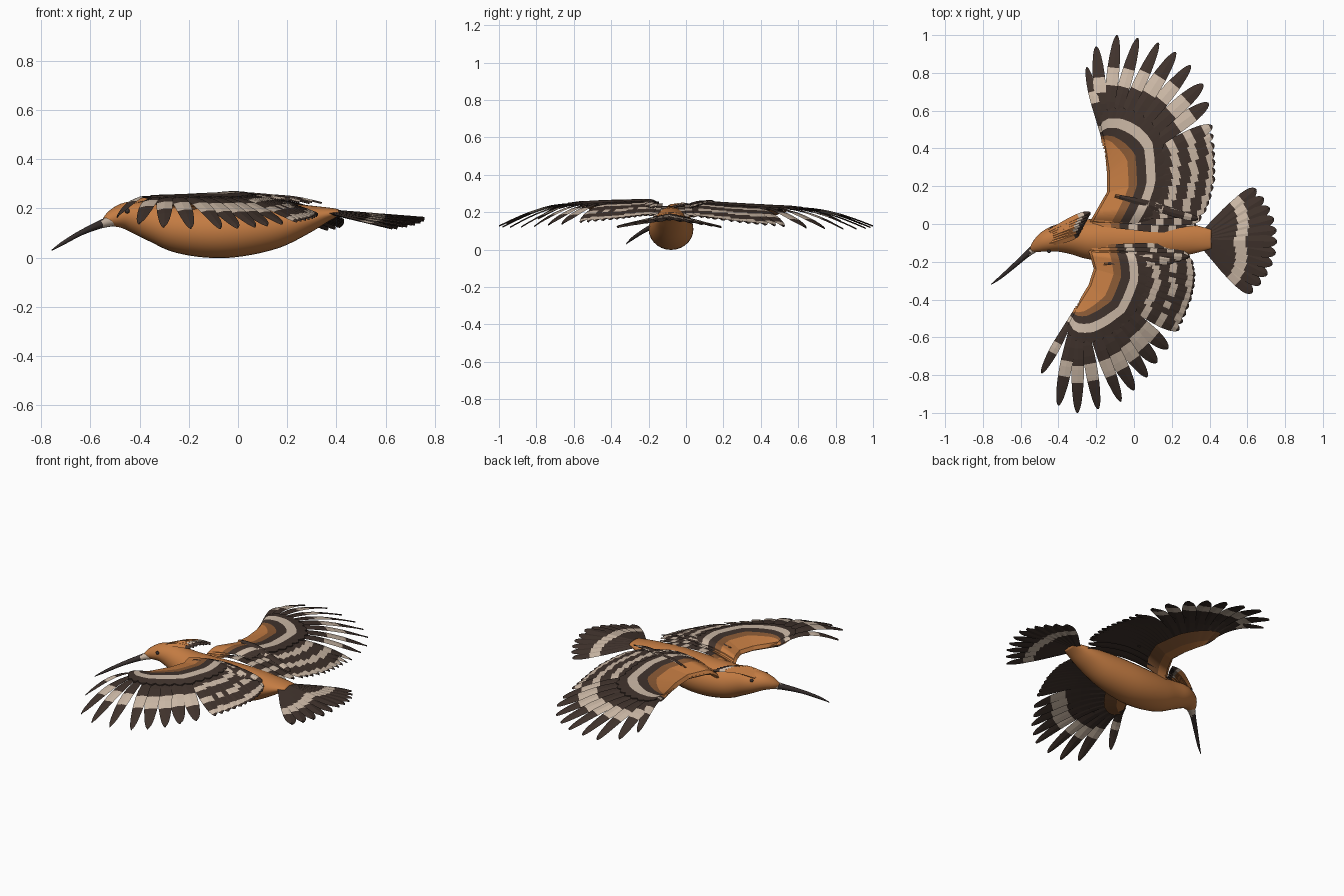
import bpy, bmesh, math, random
from mathutils import Vector

random.seed(4)
if "Cube" in bpy.data.objects:
    bpy.data.objects.remove(bpy.data.objects["Cube"])

ORANGE, RUST, DARK, CREAM, HORN = range(5)
PALETTE = [("orange plumage", (0.55, 0.2, 0.055)), ("rust plumage", (0.25, 0.1, 0.035)),
           ("dark brown feather", (0.05, 0.032, 0.025)), ("cream feather", (0.6, 0.48, 0.38)),
           ("dark horn", (0.04, 0.03, 0.028))]
MATS = []
for label, rgb in PALETTE:
    m = bpy.data.materials.new(label)
    m.use_nodes = True
    m.diffuse_color = (*rgb, 1)
    bsdf = m.node_tree.nodes["Principled BSDF"]
    bsdf.inputs["Base Color"].default_value = (*rgb, 1)
    bsdf.inputs["Roughness"].default_value = 0.8
    MATS.append(m)
UP = Vector((0, 0, 1))


def finish(bm, name, smooth=False):
    bmesh.ops.recalc_face_normals(bm, faces=bm.faces)
    mesh = bpy.data.meshes.new(name)
    for f in bm.faces:
        f.smooth = smooth
    bm.to_mesh(mesh)
    bm.free()
    for m in MATS:
        mesh.materials.append(m)
    obj = bpy.data.objects.new(name, mesh)
    bpy.context.collection.objects.link(obj)


def along(points, f):
    """Point at fraction f of a list of points."""
    k = max(0, min(1, f)) * (len(points) - 1)
    i = min(int(k), len(points) - 2)
    return Vector(points[i]).lerp(Vector(points[i + 1]), k - i)


def spline(rows, f):
    """Smooth interpolation through rows of any length."""
    k = f * (len(rows) - 1)
    i = min(int(k), len(rows) - 2)
    t = k - i
    a, b, c, d = (rows[max(0, min(len(rows) - 1, i + j))] for j in (-1, 0, 1, 2))
    return [q + t / 2 * (r - p + t * (2 * p - 5 * q + 4 * r - s + t * (3 * (q - r) + s - p)))
            for p, q, r, s in zip(a, b, c, d)]


def loft(name, rows, rule, steps=48, sides=28):
    """Round tube through rows of x, y, z, half width, half height."""
    bm = bmesh.new()
    data = [spline(rows, i / steps) for i in range(steps + 1)]
    rings = []
    for i, (x, y, z, w, h) in enumerate(data):
        tangent = Vector(data[min(i + 1, steps)][:3]) - Vector(data[max(i - 1, 0)][:3])
        side = tangent.cross(UP).normalized()
        top = side.cross(tangent).normalized()
        angles = [math.tau * j / sides for j in range(sides)]
        rings.append([bm.verts.new(Vector((x, y, z)) + side * w * math.cos(a) + top * h * math.sin(a))
                      for a in angles])
    for a, b in zip(rings, rings[1:]):
        for j in range(sides):
            n = (j + 1) % sides
            f = bm.faces.new((a[j], a[n], b[n], b[j]))
            f.material_index = rule(f.calc_center_median())
    for ring in (rings[0], rings[-1]):
        bm.faces.new(ring).material_index = rule(ring[0].co)
    finish(bm, name, True)


def feather(bm, path, half, bands, under=None, roll=0.003, taper=0.2, thick=0.004):
    """Vaned blade along path(u); bands are (end, material) pairs."""
    under = under or bands
    cuts = {i / 10 for i in range(10)} | {e for e, _ in bands + under if e < 0.99}
    cuts = sorted(cuts | {0.94, 0.97, 0.99, 1.0})
    pick = lambda table, u: next((m for e, m in table if u < e), table[-1][1])
    rings = []
    for u in cuts:
        p = path(u)
        side = (path(min(1, u + 0.02)) - path(max(0, u - 0.02))).cross(UP).normalized()
        w = half * min(1, 0.45 + u)
        if u > 1 - taper:
            w *= math.sqrt(max(0.01, 1 - ((u - 1 + taper) / taper) ** 2))
        rings.append([bm.verts.new(q) for q in (p - side * w + UP * roll, p + UP * thick,
                                                p + side * w - UP * roll, p - UP * thick)])
    for a, b, u, v in zip(rings, rings[1:], cuts, cuts[1:]):
        for j in range(4):
            n = (j + 1) % 4
            f = bm.faces.new((a[j], a[n], b[n], b[j]))
            f.material_index = pick(bands if j < 2 else under, (u + v) / 2)
    bm.faces.new(rings[0]).material_index = bands[0][1]
    bm.faces.new(rings[-1]).material_index = bands[-1][1]


# Body and head as one smooth form
loft("body", [(.41, -.08, .184, .05, .014), (.36, -.08, .176, .065, .03), (.28, -.08, .158, .084, .058),
              (.15, -.08, .132, .103, .094), (0, -.08, .113, .118, .109), (-.12, -.08, .109, .118, .109),
              (-.24, -.08, .12, .106, .1), (-.33, -.075, .143, .085, .083), (-.4, -.075, .162, .073, .07),
              (-.46, -.09, .17, .058, .054), (-.51, -.115, .16, .037, .034), (-.54, -.135, .148, .015, .015)],
     lambda c: ORANGE)

# Curved bill with a pale base
loft("bill", [(-.49, -.1, .157, .03, .027), (-.56, -.155, .135, .017, .017), (-.64, -.225, .1, .012, .011),
              (-.71, -.285, .06, .008, .008), (-.757, -.32, .03, .002, .002)],
     lambda c: CREAM if c.x > -.55 else HORN, 24, 12)

# Eyes
for label, spot in (("left_eye", (-.45, -.145, .19)), ("right_eye", (-.435, -.022, .192))):
    bm = bmesh.new()
    bmesh.ops.create_uvsphere(bm, u_segments=12, v_segments=8, radius=.01)
    bmesh.ops.translate(bm, verts=bm.verts, vec=spot)
    for f in bm.faces:
        f.material_index = HORN
    finish(bm, label, True)

# Folded crest
bm = bmesh.new()
for i in range(7):
    k = i / 6
    root = Vector((-.47 + .02 * k, -.11 + .07 * k, .205))
    tip = Vector((-.29 + .06 * k, -.05 + .11 * k, .238 - .02 * abs(k - .5)))
    feather(bm, lambda u: root.lerp(tip, u) + UP * .018 * math.sin(math.pi * u), .024,
            [(.72, ORANGE), (.85, CREAM if i > 1 else ORANGE), (1, DARK)], roll=.002, thick=.009, taper=.3)
finish(bm, "crest")

# Tail fan
bm = bmesh.new()
for i in range(11):
    a = math.radians(-47 + 9 * i)
    k = abs(i - 5) / 5
    root = Vector((.34, -.08, .193 - .004 * k))
    tip = root + Vector((.418 * math.cos(a), .39 * math.sin(a), -.033 - .035 * k))
    start = .45 + .17 * k
    feather(bm, lambda u: root.lerp(tip, u), .036,
            [(start, DARK), (start + .15, CREAM), (1, DARK)], roll=-.003, thick=.006)
finish(bm, "tail_fan")


def wing(name, lead, tips, inner_root, inner_tip):
    last = len(tips) - 1
    hand = 1 if lead[0][1] > 0 else -1

    def surface(i, t, lift=0):
        p = along(lead, i / last).lerp(along(tips, i / last), t)
        z = .187 + .065 * math.sin(math.pi * (.15 + .85 * t)) - .045 * p.y ** 2
        z -= .04 * t * t * math.sin(math.pi * i / last) + .012 * hand * math.sin(math.pi * abs(p.y))
        inner = max(0, (i - last + 1.5) / 1.5)
        return Vector((p.x, p.y, z + lift - .04 * (1 - .7 * t) * inner ** 2))

    def rows(i):
        """Ends of the orange, rust, dark and cream covert bands."""
        k = min(1, i / 8)
        orange = .02 + .16 * k
        cream = .1 + .25 * k
        return orange, orange + .02 + .06 * k, cream, cream + .085

    # Flight feathers: one pale band outside, broken bands inside
    bm = bmesh.new()
    for i in list(range(10)) + [9.5 + j / 2 for j in range(2 * (last - 9))]:
        j = random.uniform(-.015, .015)
        o, r, c, d = rows(i)
        head = [(o, ORANGE), (r, RUST), (c, DARK), (d, CREAM)]
        if i < 9:
            start = .51 + .02 * i + j
            outer = [(start, DARK), (start + .16, CREAM), (1, DARK)]
            under = outer
        else:
            gap = random.choice((CREAM, CREAM, CREAM, DARK))
            outer = [(.58 + j, DARK), (.65 + j, CREAM), (.75 + j, DARK), (.82 + j, gap),
                     (.92 + j, DARK), (.975, CREAM), (1, DARK)]
            under = [(1, DARK)]
        half = .024 if i == 0 else .033 if i < 5 else .041
        feather(bm, lambda u: surface(i, u), half, head + outer, under,
                roll=-.004 * hand, taper=.4 if i < 7 else .25 if i < 10 else .15)
    finish(bm, name + "_flight_feathers")

    # Coverts: rounded leading edge, orange lining, scalloped rear edge
    bm = bmesh.new()
    grid = []
    for n in range(last * 8 + 1):
        i = n / 8
        o, r, c, d = rows(i)
        end = d + .07 + .03 * abs(math.sin(math.pi * i))
        line = [(.24, -.011), (.1, -.022), (.0, -.018), (-.025, -.004), (0, .012), (o, .015),
                (r, .016), (c, .016), (d, .015), (end, .009), (end, -.002)]
        grid.append([bm.verts.new(surface(i, t, lift)) for t, lift in line])
    colours = [RUST, ORANGE, ORANGE, ORANGE, ORANGE, RUST, DARK, CREAM, DARK, DARK]
    for n, (a, b) in enumerate(zip(grid, grid[1:])):
        for k, colour in enumerate(colours):
            f = bm.faces.new((a[k], a[k + 1], b[k + 1], b[k]))
            f.material_index = DARK if n < 12 and k in (1, 2) else colour
    finish(bm, name + "_coverts")

    # Inner feathers lying beside the back, striped lengthwise
    bm = bmesh.new()
    for j in range(5):
        root = Vector((*inner_root, .25)) + Vector((.035 * j, -.012 * j * hand, -.002 * j))
        tip = Vector((*inner_tip, .222)) + Vector((-.04 * (4 - j), .013 * (4 - j) * hand, .004 * (4 - j)))
        if j % 2:
            stripes = [(.12, DARK), (.5, CREAM), (.62, DARK), (.8, CREAM), (1, DARK)]
        else:
            stripes = [(.08, RUST), (.75, DARK), (.88, CREAM), (1, DARK)]
        feather(bm, lambda u: root.lerp(tip, u) + UP * .018 * math.sin(math.pi * u),
                .02, stripes, [(1, DARK)])
    finish(bm, name + "_inner_feathers")


# The two wings, swept differently in the turn
wing("far_wing",
     [(-.16, .45), (-.145, .38), (-.13, .28), (-.13, .17), (-.22, .01)],
     [(-.25, .83), (-.2, .94), (-.09, 1), (.02, .985), (.13, .96), (.22, .91), (.3, .84), (.365, .74),
      (.395, .64), (.415, .52), (.425, .42), (.43, .33), (.43, .24), (.41, .15), (.385, .08), (.33, -.01)],
     (-.1, .15), (.34, .025))
wing("near_wing",
     [(-.31, -.46), (-.28, -.41), (-.23, -.33), (-.2, -.24), (-.23, -.13)],
     [(-.49, -.79), (-.4, -.96), (-.3, -1), (-.19, -.98), (-.07, -.94), (0, -.88), (.07, -.81), (.12, -.735),
      (.18, -.66), (.24, -.56), (.275, -.48), (.305, -.4), (.32, -.33), (.325, -.27), (.315, -.21), (.28, -.15)],
     (-.16, -.21), (.29, -.175))
